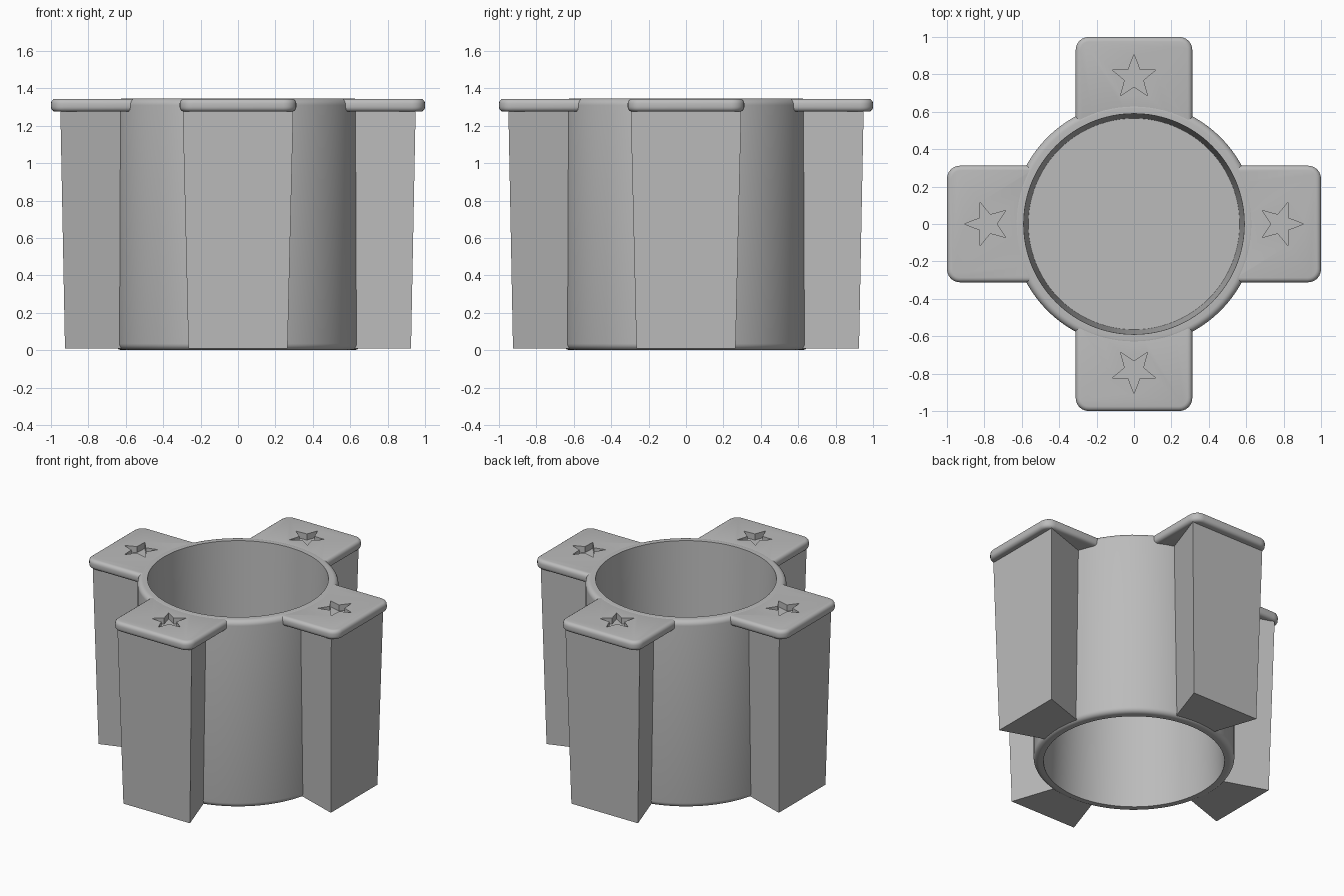
import bpy, bmesh, math
from mathutils import Matrix

cube = bpy.data.objects.get("Cube")
if cube:
    bpy.data.objects.remove(cube, do_unlink=True)

TOP = 1.345
mat = bpy.data.materials.new("plain grey")
mat.use_nodes = True
GREY = (0.5, 0.5, 0.5, 1)
mat.diffuse_color = GREY
mat.node_tree.nodes["Principled BSDF"].inputs["Base Color"].default_value = GREY


def make(name, bm, angle=0.0):
    bmesh.ops.recalc_face_normals(bm, faces=bm.faces)
    mesh = bpy.data.meshes.new(name)
    bm.to_mesh(mesh)
    bm.free()
    mesh.materials.append(mat)
    ob = bpy.data.objects.new(name, mesh)
    bpy.context.collection.objects.link(ob)
    ob.rotation_euler.z = angle
    return ob


def activate(ob):
    bpy.ops.object.select_all(action='DESELECT')
    ob.select_set(True)
    bpy.context.view_layer.objects.active = ob


def smooth(ob):
    activate(ob)
    bpy.ops.object.shade_smooth_by_angle(angle=math.radians(35))


def add_bevel(ob, width, segments):
    mod = ob.modifiers.new("rounded edges", 'BEVEL')
    mod.width, mod.segments = width, segments
    mod.limit_method, mod.angle_limit = 'ANGLE', math.radians(50)
    activate(ob)
    bpy.ops.object.modifier_apply(modifier=mod.name)


def arc(cx, cy, r, a0, a1, n):
    steps = [math.radians(a0 + (a1 - a0) * i / n) for i in range(n + 1)]
    return [(cx + r * math.cos(a), cy + r * math.sin(a)) for a in steps]


def prism(lower, z0, upper, z1):
    """Solid between two matching outlines."""
    bm = bmesh.new()
    a = [bm.verts.new((x, y, z0)) for x, y in lower]
    b = [bm.verts.new((x, y, z1)) for x, y in upper]
    bm.faces.new(a)
    bm.faces.new(b)
    for i in range(len(a)):
        j = (i + 1) % len(a)
        bm.faces.new((a[i], a[j], b[j], b[i]))
    return bm


# Round body: revolved wall, rounded outside rims, floor halfway up
R, F = 0.655, 0.035
profile = [(0, 0.7), (0.565, 0.7), (0.59, 0)]
profile += arc(R - F, F, F, -90, 0, 6)
profile += arc(R - F, TOP - F, F, 0, 90, 6)
profile += [(0.59, TOP), (0.565, 0.76), (0, 0.76)]
bm = bmesh.new()
verts = [bm.verts.new((r, 0, z)) for r, z in profile]
edges = [bm.edges.new(pair) for pair in zip(verts, verts[1:])]
bmesh.ops.spin(bm, geom=verts + edges, cent=(0, 0, 0), axis=(0, 0, 1),
               angle=math.tau, steps=96, use_duplicate=False)
bmesh.ops.remove_doubles(bm, verts=bm.verts, dist=0.0005)
smooth(make("round_body", bm))

# Lip outline: rounded outer corners, inner end following the body rim
HALF, CORNER, INNER = 0.312, 0.07, 0.598
swing = math.degrees(math.asin(HALF / INNER))
lip_plan = arc(1 - CORNER, HALF - CORNER, CORNER, 90, 0, 6)
lip_plan += arc(1 - CORNER, CORNER - HALF, CORNER, 0, -90, 6)
lip_plan += arc(0, 0, INNER, -swing, swing, 12)

# Star outline pointing outward
star_plan = []
for i in range(10):
    r = 0.052 if i % 2 else 0.122
    a = math.tau * i / 10
    star_plan.append((0.785 + r * math.cos(a), r * math.sin(a)))


def leg_plan(outer, half, inner_half):
    return [(0.6, -inner_half), (outer, -half), (outer, half), (0.6, inner_half)]


# Four legs, each capped by a lip with a sunken star
for k, side in enumerate(("left", "back", "right", "front")):
    turn = k * math.pi / 2
    leg = make(side + "_leg", prism(leg_plan(0.925, 0.265, 0.155), 0.01,
                                    leg_plan(0.95, 0.296, 0.175), 1.3), turn)
    lip = make(side + "_lip", prism(lip_plan, 1.275, lip_plan, TOP - 0.001), turn)
    add_bevel(lip, 0.025, 4)
    cutter = make("star_cutter", prism(star_plan, 1.29, star_plan, 1.5), turn)
    cut = lip.modifiers.new("star", 'BOOLEAN')
    cut.operation, cut.object, cut.solver = 'DIFFERENCE', cutter, 'EXACT'
    bpy.context.view_layer.update()
    activate(lip)
    bpy.ops.object.modifier_apply(modifier=cut.name)
    bpy.data.objects.remove(cutter, do_unlink=True)
    smooth(lip)
